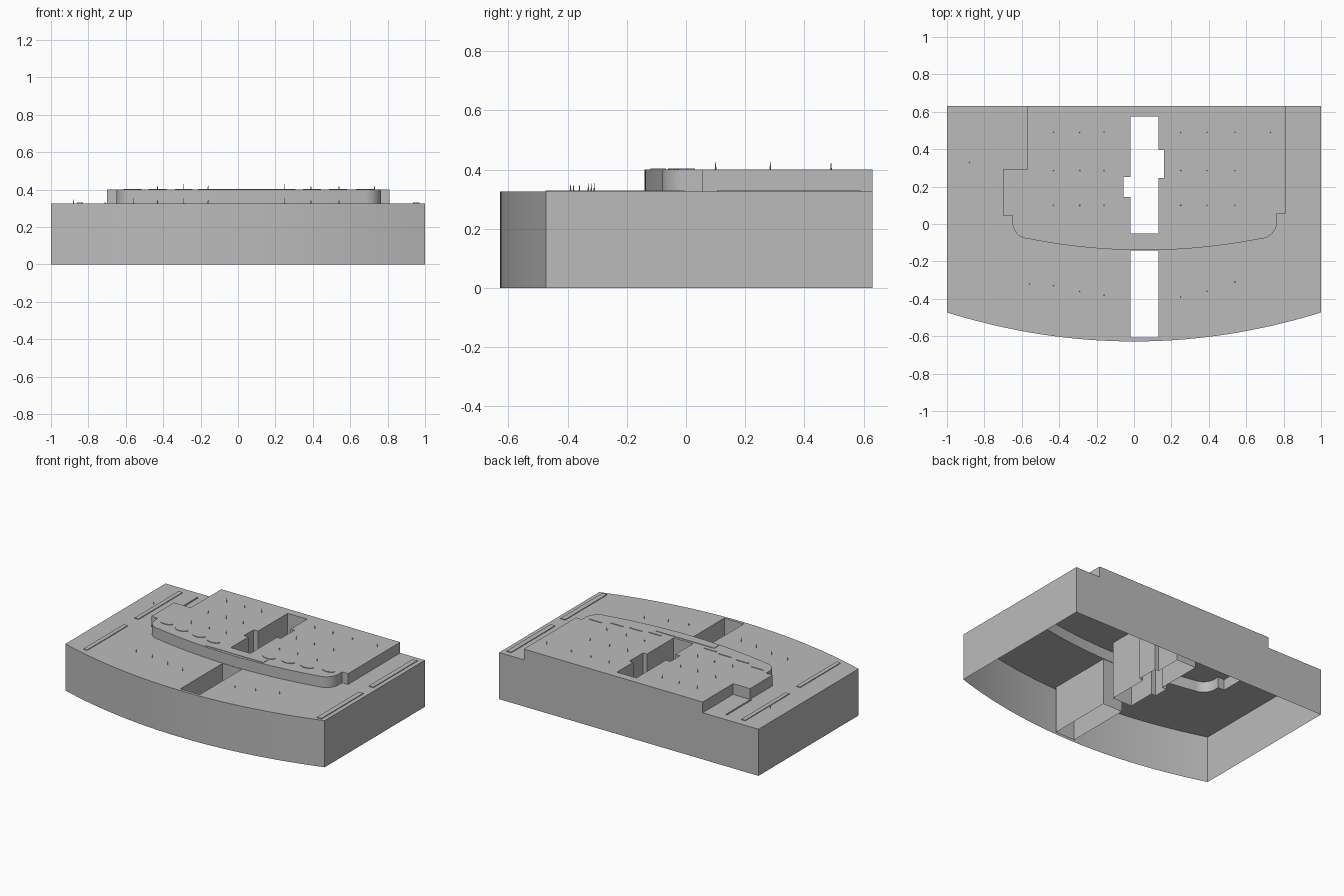
import bpy, math
from mathutils import Vector
from mathutils.geometry import tessellate_polygon

if "Cube" in bpy.data.objects:
    bpy.data.objects.remove(bpy.data.objects["Cube"])

LOW, HIGH, BACK = 0.325, 0.4, 0.63

grey = bpy.data.materials.new("stage_grey")
grey.diffuse_color = (0.5, 0.5, 0.5, 1)
grey.use_nodes = True
grey.node_tree.nodes["Principled BSDF"].inputs["Base Color"].default_value = grey.diffuse_color


def add_mesh(name, verts, faces, smooth=False):
    me = bpy.data.meshes.new(name)
    me.from_pydata(verts, [], faces)
    me.materials.append(grey)
    if smooth:
        me.shade_smooth()
        me.set_sharp_from_angle(angle=math.radians(25))
    ob = bpy.data.objects.new(name, me)
    bpy.context.collection.objects.link(ob)
    return ob


def wall(name, outline, z0, z1):
    """Vertical sheet following a closed outline (counter-clockwise faces out)."""
    n = len(outline)
    verts = [(x, y, z0) for x, y in outline] + [(x, y, z1) for x, y in outline]
    faces = [(i, (i + 1) % n, n + (i + 1) % n, n + i) for i in range(n)]
    return add_mesh(name, verts, faces, True)


def deck(name, loops, z):
    """Flat sheet: first loop is the border, the others are holes."""
    polys = [[Vector((x, y, z)) for x, y in lp] for lp in loops]
    verts = [v for p in polys for v in p]
    faces = []
    for a, b, c in tessellate_polygon(polys):
        up = (verts[b] - verts[a]).cross(verts[c] - verts[a]).z > 0
        faces.append((a, b, c) if up else (a, c, b))
    return add_mesh(name, verts, faces)


def plate(name, outline, z, h):
    """Thin raised plate."""
    n = len(outline)
    verts = [(x, y, z) for x, y in outline] + [(x, y, z + h) for x, y in outline]
    faces = [(i, (i + 1) % n, n + (i + 1) % n, n + i) for i in range(n)]
    faces += [tuple(range(n - 1, -1, -1)), tuple(range(n, 2 * n))]
    return add_mesh(name, verts, faces)


def rect(x0, x1, y0, y1):
    return [(x0, y0), (x1, y0), (x1, y1), (x0, y1)]


def corner(cx, cy, rx, ry, a0, a1, n=8):
    return [(cx + rx * math.cos(math.radians(a0 + (a1 - a0) * i / n)),
             cy + ry * math.sin(math.radians(a0 + (a1 - a0) * i / n)))
            for i in range(n + 1)]


# Outlines, counter-clockwise from the back left
front = [(-1 + i / 16, -0.628 + 0.155 * (-1 + i / 16) ** 2) for i in range(33)]
lower_outline = [(-1, BACK)] + front + [(1, BACK)]

apron = [(-0.56 + 1.23 * i / 24,
          -0.14 + 0.06 * ((-0.56 + 1.23 * i / 24 - 0.055) / 0.615) ** 2)
         for i in range(25)]
upper_outline = ([(-0.57, BACK), (-0.57, 0.295), (-0.7, 0.295), (-0.7, 0.045),
                  (-0.65, 0.045)]
                 + corner(-0.56, 0.01, 0.09, 0.09, 180, 262)
                 + apron
                 + corner(0.67, 0.015, 0.095, 0.095, 278, 360)
                 + [(0.765, 0.055), (0.81, 0.055), (0.81, BACK)])

front_pit = rect(-0.02, 0.13, -0.607, -0.143)
rear_pit = [(-0.02, -0.05), (0.13, -0.05), (0.13, 0.245), (0.16, 0.245),
            (0.16, 0.395), (0.13, 0.395), (0.13, 0.575), (-0.02, 0.575),
            (-0.02, 0.25), (-0.055, 0.25), (-0.055, 0.145), (-0.02, 0.145)]

# Hollow shell, open underneath
wall("base_walls", lower_outline, 0, LOW)
wall("upper_riser", upper_outline, LOW, HIGH)
deck("lower_deck", [lower_outline + upper_outline[::-1], front_pit], LOW)
deck("upper_deck", [upper_outline, rear_pit], HIGH)
wall("front_pit_walls", front_pit[::-1], 0, LOW)
wall("rear_pit_walls", rear_pit[::-1], 0, HIGH)

# Long strips on the lower deck, and the short one beside the left notch
for i, (x0, x1, y0, y1) in enumerate([
        (-0.86, -0.83, 0.09, 0.575), (-0.86, -0.83, -0.475, -0.03),
        (0.935, 0.97, 0.105, 0.59), (0.935, 0.97, -0.465, -0.005),
        (-0.715, -0.706, 0.3, 0.57)]):
    plate(f"floor_strip_{i}", rect(x0, x1, y0, y1), LOW, 0.005)

# Low strip at the front of the upper deck
plate("apron_strip", rect(-0.17, 0.28, -0.12, -0.067), HIGH, 0.003)

# Half-moon footlights along the front edge
for i, (x, y) in enumerate([(-0.565, 0.025), (-0.43, -0.003), (-0.29, -0.015),
                            (-0.165, -0.03), (0.26, -0.025), (0.395, -0.01),
                            (0.535, 0.0), (0.68, 0.03)]):
    plate(f"footlight_{i}", corner(x, y, 0.048, 0.03, 180, 360, 10), HIGH, 0.004)

# Tiny upright pins
spots = [(x, y, HIGH) for y in (0.1, 0.285, 0.49)
         for x in (-0.43, -0.29, -0.16, 0.25, 0.39, 0.54)]
spots += [(0.73, 0.49, HIGH), (-0.88, 0.33, LOW)]
spots += [(-0.56, -0.32, LOW), (-0.43, -0.33, LOW), (-0.29, -0.36, LOW),
          (-0.16, -0.38, LOW), (0.25, -0.39, LOW), (0.39, -0.36, LOW),
          (0.54, -0.31, LOW)]
for i, (x, y, z) in enumerate(spots):
    ring = [(px, py, z) for px, py in corner(x, y, 0.003, 0.003, 0, 270, 3)]
    add_mesh(f"pin_{i}", ring + [(x, y, z + 0.03)],
             [(k, (k + 1) % 4, 4) for k in range(4)])
